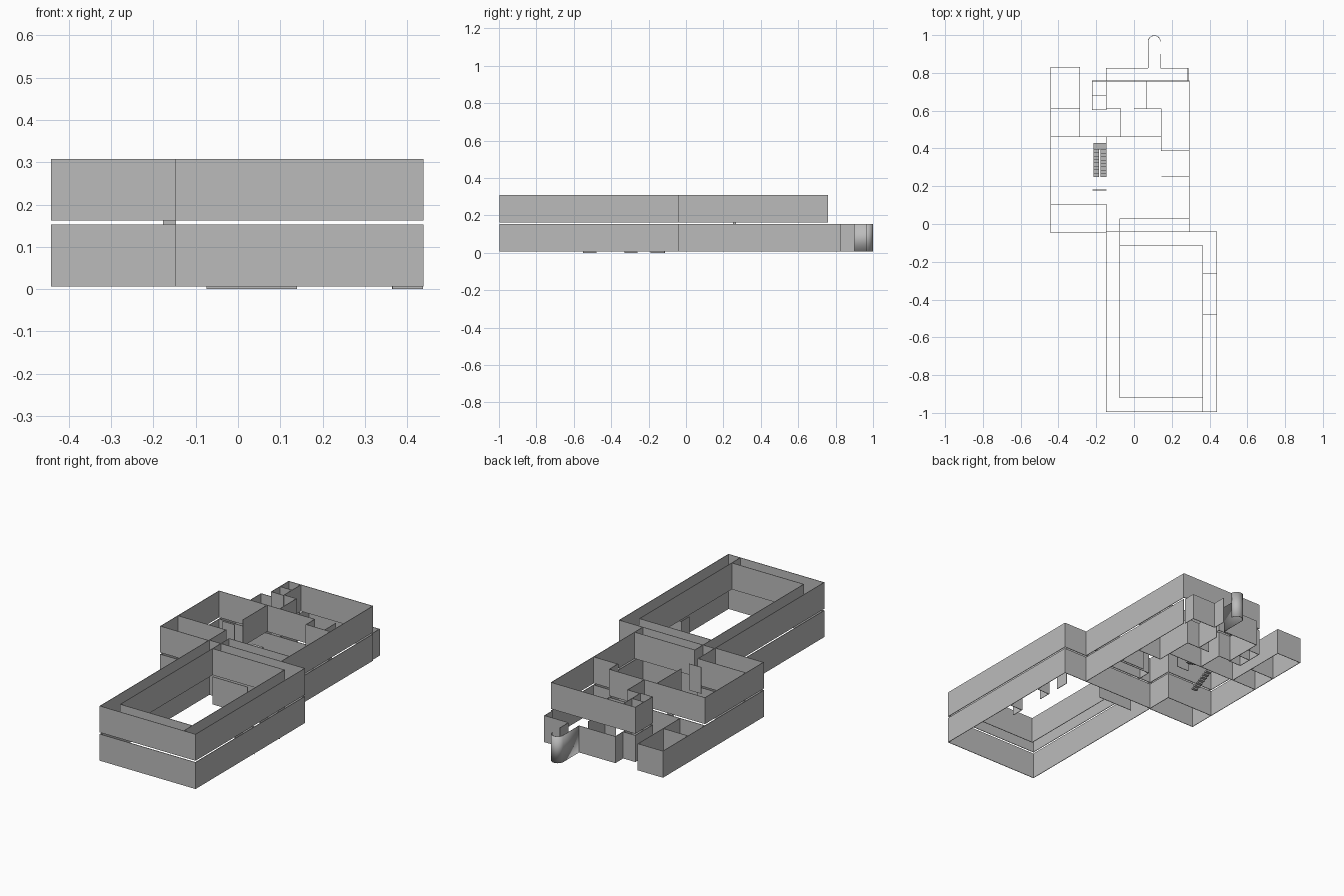
import bpy, bmesh, math

cube = bpy.data.objects.get("Cube")
if cube:
    bpy.data.objects.remove(cube, do_unlink=True)

grey = bpy.data.materials.new("plaster_grey")
grey.use_nodes = True
colour = (0.5, 0.5, 0.5, 1)
grey.diffuse_color = colour
grey.node_tree.nodes["Principled BSDF"].inputs["Base Color"].default_value = colour

THICK = 0.003
LOWER, UPPER = (0.006, 0.153), (0.162, 0.308)


def finish(name, bm):
    mesh = bpy.data.meshes.new(name)
    bm.to_mesh(mesh)
    bm.free()
    mesh.materials.append(grey)
    obj = bpy.data.objects.new(name, mesh)
    bpy.context.collection.objects.link(obj)
    return obj


def walls(name, storey, *paths):
    """Raise thin walls along floor plan paths."""
    bm = bmesh.new()
    for path in paths:
        columns = [[bm.verts.new((x, y, z)) for z in storey] for x, y in path]
        if path[0] == path[-1]:
            for v in columns.pop():
                bm.verts.remove(v)
            columns.append(columns[0])
        for (a, b), (c, d) in zip(columns, columns[1:]):
            bm.faces.new((a, c, d, b))
    obj = finish(name, bm)
    mod = obj.modifiers.new("thickness", "SOLIDIFY")
    mod.thickness = THICK
    mod.offset = 0
    mod.use_even_offset = True
    return obj


def box(bm, x0, x1, y0, y1, z0, z1):
    corners = bmesh.ops.create_cube(bm, size=1)["verts"]
    for v in corners:
        v.co = (x1 if v.co.x > 0 else x0, y1 if v.co.y > 0 else y0,
                z1 if v.co.z > 0 else z0)


# Plan lines shared by both storeys
W, E, M = -0.44, 0.293, -0.146      # west, east and middle walls of the house
HE, HS, HN = 0.437, -0.995, -0.042  # hall east, south and north
IW, IE, IS, IN = -0.075, 0.365, -0.92, -0.115  # courtyard ring
BACK, MID = 0.757, 0.463

for label, storey in (("lower", LOWER), ("upper", UPPER)):
    walls(label + "_hall_outer_wall", storey,
          [(M, HS), (HE, HS), (HE, HN), (M, HN), (M, HS)])
    walls(label + "_house_side_walls", storey,
          [(E, HN), (E, BACK)],
          [(M, 0.105), (M, -0.047), (W, -0.047), (W, MID), (0.145, MID)],
          [(W, 0.105), (M, 0.105)])
    walls(label + "_closet", storey,
          [(-0.22, 0.605), (-0.22, BACK), (M, BACK), (M, 0.605), (-0.22, 0.605)],
          [(-0.22, 0.68), (M, 0.68)])
    walls(label + "_passage_wall", storey, [(M, 0.61), (-0.07, 0.61), (-0.07, MID)])
    walls(label + "_alcove_wall", storey, [(0.145, MID), (0.145, 0.387), (E, 0.387)])

# Upper storey: gallery ring round the courtyard, corridor and back wall
walls("upper_courtyard_ring", UPPER,
      [(IW, 0.03), (IW, IS), (IE, IS)],
      [(IW, IN), (IE, IN), (IE, HS)],
      [(IW, 0.03), (E, 0.03)])
walls("upper_back_wall", UPPER, [(M, BACK), (E, BACK)])
walls("upper_stair_walls", UPPER, [(M, 0.25), (M, MID)], [(-0.22, 0.18), (M, 0.18)])

# Lower storey: courtyard piers and hall side rooms
walls("lower_courtyard_piers", (0, LOWER[1]),
      [(IE, IN), (IE, -0.19)],
      [(IE, -0.33), (IE, -0.26), (HE, -0.26)],
      [(IE, -0.55), (IE, -0.48), (HE, -0.48)],
      [(IW, IN), (0.14, IN)])

# Lower storey: wing on the west, inner rooms and back rooms
walls("lower_west_wing", LOWER,
      [(W, MID), (W, 0.83), (-0.288, 0.83), (-0.288, MID)],
      [(W, 0.61), (-0.288, 0.61)])
walls("lower_inner_rooms", LOWER,
      [(0, 0.61), (0.145, 0.61), (0.145, MID)],
      [(0.067, 0.61), (0.067, BACK)],
      [(0.145, 0.25), (E, 0.25)])
walls("lower_back_wall", LOWER,
      [(M, BACK), (M, 0.825), (0.075, 0.825)],
      [(0.14, 0.825), (0.286, 0.825), (0.286, BACK)],
      [(0.14, 0.825), (0.14, 0.9)])

# Round-ended porch wall
radius, cx, cy = 0.0325, 0.1075, 0.965
arc = [(cx + radius * math.cos(a), cy + radius * math.sin(a))
       for a in (math.pi * (1 - i / 16) for i in range(17))]
porch = walls("curved_porch_wall", LOWER, [(0.075, 0.825)] + arc)
bpy.context.view_layer.objects.active = porch
porch.select_set(True)
bpy.ops.object.shade_smooth_by_angle(angle=math.radians(40))
porch.select_set(False)

# Stairs: two flights joined by a half landing
bm = bmesh.new()
steps, rise, run = 8, 0.0092, 0.018
for i in range(steps):
    y = 0.25 + i * run
    low = LOWER[0] + i * rise
    box(bm, -0.215, -0.184, y, y + run, low, low + rise)
    high = UPPER[0] - (i + 1) * rise
    box(bm, -0.177, M, y, y + run, high, high + rise)
landing = LOWER[0] + steps * rise
box(bm, -0.215, M, 0.394, 0.43, landing, landing + rise)
finish("stairs", bm)
